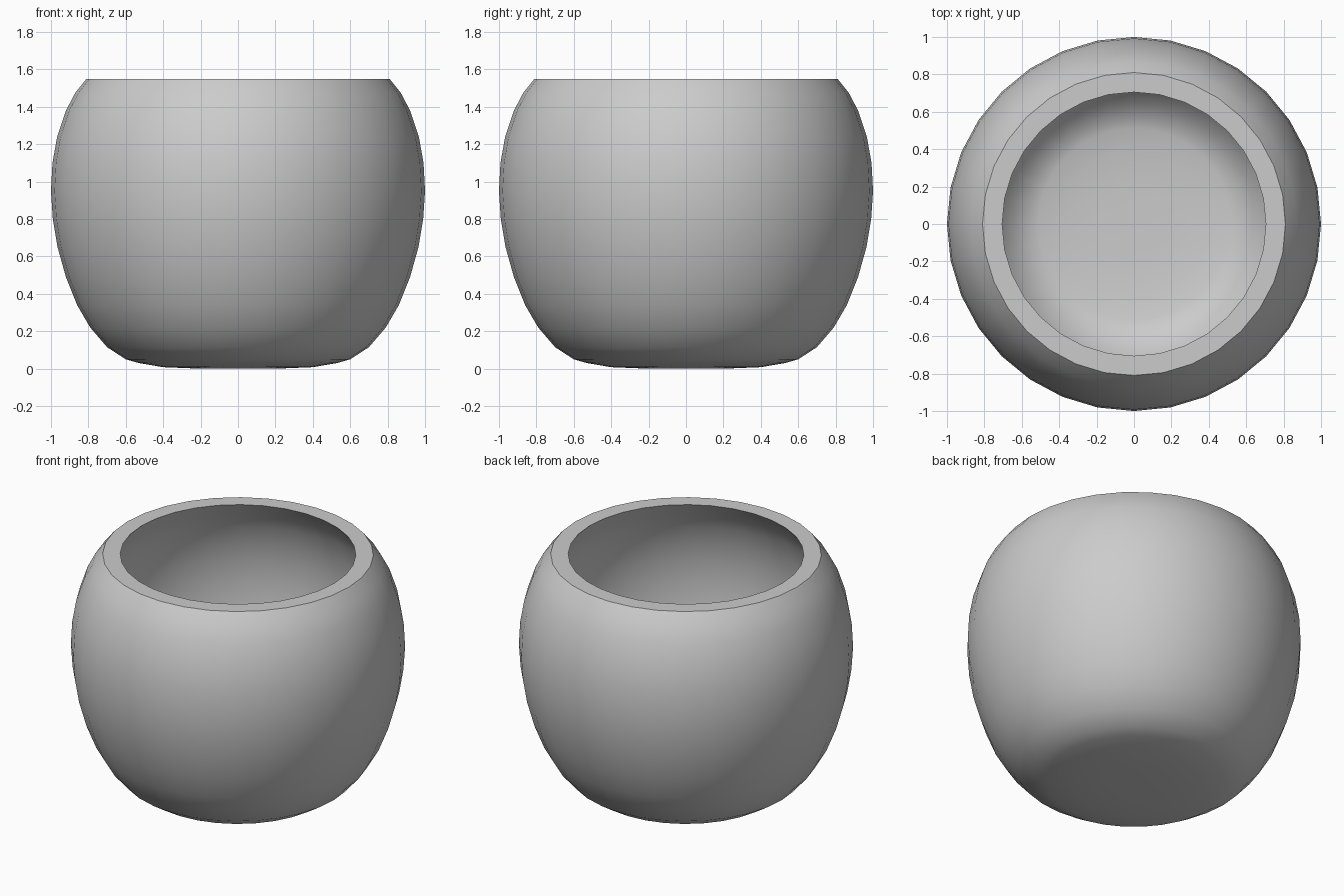
import bpy, bmesh, math

if "Cube" in bpy.data.objects:
    bpy.data.objects.remove(bpy.data.objects["Cube"])

SEGMENTS = 32
WALL = 0.09

# Outer silhouette (radius, height), base centre to rim
outer = [(0, 0), (0.2, 0.0), (0.4, 0.008), (0.53, 0.03), (0.6, 0.05), (0.7, 0.115),
         (0.79, 0.22), (0.86, 0.34), (0.92, 0.49), (0.965, 0.65), (0.99, 0.8),
         (1.0, 0.95), (0.992, 1.1), (0.967, 1.24), (0.92, 1.38),
         (0.87, 1.475), (0.81, 1.55)]


def inset(profile, dist):
    """Offset the silhouette towards the inside of the bowl."""
    result = []
    for i, (r, z) in enumerate(profile):
        r0, z0 = profile[max(i - 1, 0)]
        r1, z1 = profile[min(i + 1, len(profile) - 1)]
        length = math.hypot(r1 - r0, z1 - z0)
        result.append((r - dist * (z1 - z0) / length, z + dist * (r1 - r0) / length))
    result[0] = (0, dist)
    result[-1] = (0.705, profile[-1][1])
    return result


# Closed wall section: up the outside, over the rim, down the inside
section = outer + inset(outer, WALL)[::-1]

bm = bmesh.new()
verts = [bm.verts.new((r, 0, z)) for r, z in section]
edges = [bm.edges.new(pair) for pair in zip(verts, verts[1:])]
bmesh.ops.spin(bm, geom=verts + edges, cent=(0, 0, 0), axis=(0, 0, 1),
               angle=2 * math.pi, steps=SEGMENTS)
bmesh.ops.remove_doubles(bm, verts=bm.verts, dist=0.0005)
bmesh.ops.recalc_face_normals(bm, faces=bm.faces)

# Round open bowl
mesh = bpy.data.meshes.new("bowl")
bm.to_mesh(mesh)
bm.free()
bowl = bpy.data.objects.new("bowl", mesh)
bpy.context.collection.objects.link(bowl)
bpy.context.view_layer.objects.active = bowl
bowl.select_set(True)
bpy.ops.object.shade_smooth_by_angle(angle=math.radians(35))
